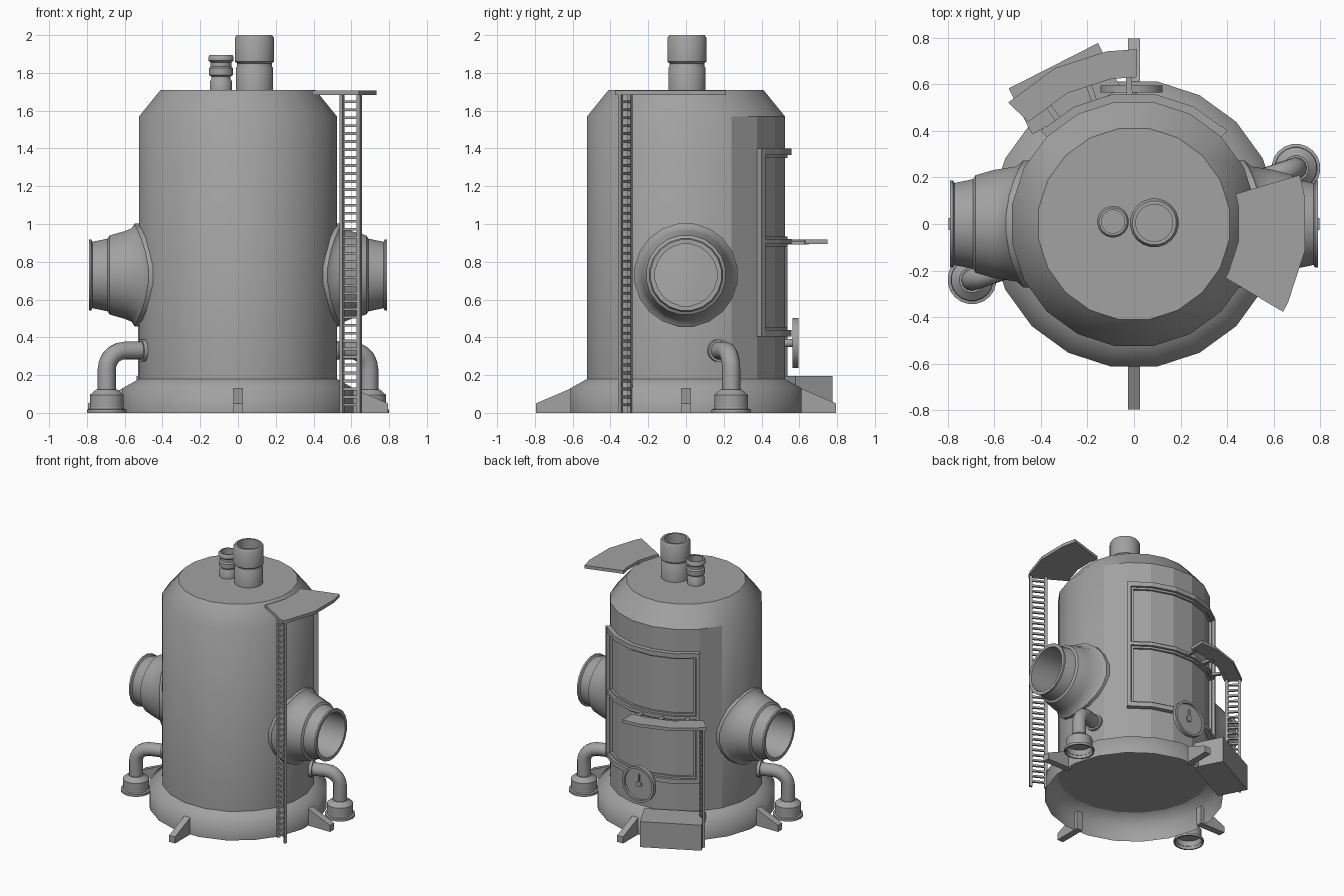
import bpy, bmesh, math
from math import sin, cos, pi, radians
from mathutils import Matrix, Vector

cube = bpy.data.objects.get("Cube")
if cube:
    bpy.data.objects.remove(cube)

steel = bpy.data.materials.new("grey_steel")
steel.use_nodes = True
GREY = (0.36, 0.36, 0.36, 1)
steel.diffuse_color = GREY
steel.node_tree.nodes["Principled BSDF"].inputs["Base Color"].default_value = GREY

SIDES = 20
STEP = 2 * pi / SIDES


def finish(name, bm, matrix=Matrix(), smooth=None):
    """Turn a bmesh into an object; smooth is the sharp-edge angle in degrees."""
    bm.transform(matrix)
    mesh = bpy.data.meshes.new(name)
    bm.to_mesh(mesh)
    bm.free()
    mesh.materials.append(steel)
    if smooth:
        mesh.polygons.foreach_set("use_smooth", [True] * len(mesh.polygons))
        mesh.set_sharp_from_angle(angle=radians(smooth))
    obj = bpy.data.objects.new(name, mesh)
    bpy.context.collection.objects.link(obj)
    return obj


def lathe(profile, sides=SIDES):
    """Spin (radius, height) points about z; radius 0 makes a centre point."""
    bm = bmesh.new()
    rings = []
    for r, z in profile:
        count = sides if r else 1
        rings.append([bm.verts.new((r * cos((i + .5) * 2 * pi / sides),
                                    r * sin((i + .5) * 2 * pi / sides), z))
                      for i in range(count)])
    for a, b in zip(rings, rings[1:]):
        for i in range(sides):
            j = (i + 1) % sides
            if len(a) == 1:
                bm.faces.new((a[0], b[j], b[i]))
            elif len(b) == 1:
                bm.faces.new((a[i], a[j], b[0]))
            else:
                bm.faces.new((a[i], a[j], b[j], b[i]))
    return bm


def add_box(bm, size, centre, turn=0.0):
    """Box in a frame turned about z, centre given as (radial, tangent, z)."""
    m = Matrix.Rotation(turn, 4, 'Z') @ Matrix.Translation(centre) @ Matrix.Diagonal((*size, 1))
    bmesh.ops.create_cube(bm, size=1, matrix=m)


def add_arc(bm, start, end, r0, r1, z0, z1):
    """Curved bar with corners in line with the sides of the body."""
    a0, a1 = radians(start), radians(end)
    corners = [(k + .5) * STEP for k in range(-SIDES, SIDES)]
    angles = [a0] + [a for a in corners if a0 + .02 < a < a1 - .02] + [a1]
    rows = [[bm.verts.new((r * cos(a), r * sin(a), z))
             for r, z in ((r0, z0), (r1, z0), (r1, z1), (r0, z1))] for a in angles]
    for p, q in zip(rows, rows[1:]):
        for i in range(4):
            j = (i + 1) % 4
            bm.faces.new((p[i], q[i], q[j], p[j]))
    bm.faces.new(rows[0])
    bm.faces.new(rows[-1][::-1])
    bmesh.ops.recalc_face_normals(bm, faces=bm.faces)


# Main tank, with plain facets on the back
body = finish("tank_body", lathe([(0, .18), (.53, .18), (.53, 1.57), (.415, 1.71), (0, 1.71)]), smooth=48)
for p in body.data.polygons:
    if p.center.y > .3 and abs(p.normal.z) < .1:
        p.use_smooth = False
finish("base_skirt", lathe([(.62, 0), (.62, .13), (.53, .18)]), smooth=70)

# Four sloping feet
for k in range(4):
    bm = bmesh.new()
    add_box(bm, (.21, .05, .13), (.69, 0, .065))
    for v in bm.verts:
        if v.co.x > .7 and v.co.z > .1:
            v.co.z = .05
        elif v.co.z > .1:
            v.co.z = .14
    finish(f"foot_{k + 1}", bm, Matrix.Rotation(k * pi / 2, 4, 'Z'))

# Roof stacks, hollow at the top
big = [(.1, 1.7), (.1, 1.825), (.093, 1.835), (.093, 1.85), (.105, 1.86),
       (.105, 1.985), (.095, 2), (.08, 2), (.08, 1.8), (0, 1.8)]
small = [(.06, 1.7), (.06, 1.755), (.052, 1.765), (.052, 1.78), (.065, 1.79), (.065, 1.825),
         (.055, 1.835), (.055, 1.855), (.068, 1.865), (.068, 1.885), (.06, 1.895),
         (.05, 1.895), (.05, 1.78), (0, 1.78)]
finish("large_stack", lathe(big), Matrix.Translation((.087, .005, 0)), 40)
finish("small_stack", lathe(small), Matrix.Translation((-.09, .01, 0)), 40)

# Side nozzles, their collars bent to hug the tank
nozzle = [(.165, .5), (.165, .79), (.19, .79), (.19, .777), (.178, .77), (.195, .69), (.212, .68),
          (.235, .6), (.25, .565), (.275, .55), (.275, .5)]
for side, turn in (("left", 0), ("right", pi)):
    bm = lathe(nozzle)
    bm.transform(Matrix.Rotation(pi / 2, 4, 'Y'))
    for v in bm.verts:
        if Vector((v.co.y, v.co.z)).length > .24:
            v.co.x -= .53 - math.sqrt(.53 ** 2 - v.co.y ** 2)
    finish(f"{side}_nozzle", bm, Matrix.Rotation(turn, 4, 'Z') @ Matrix.Translation((0, 0, .73)), 40)

# Drain pipes with flared heads
head = [(0, .06), (.085, .06), (.095, 0), (.105, 0), (.105, .018), (.09, .022), (.09, .095),
        (.055, .125), (.04, .125)]
REACH = .735
for side, turn in (("left", radians(19)), ("right", radians(199))):
    spin = Matrix.Rotation(turn, 4, 'Z')
    finish(f"{side}_drain_head", lathe(head), spin @ Matrix.Translation((REACH, 0, 0)), 40)
    collar = lathe([(0, 0), (.06, 0), (.06, .03), (.04, .03)])
    finish(f"{side}_drain_collar", collar,
           spin @ Matrix.Translation((.515, 0, .33)) @ Matrix.Rotation(pi / 2, 4, 'Y'), 40)
    bend = [(REACH - .1 + .1 * cos(a), .23 + .1 * sin(a)) for a in (i * pi / 10 for i in range(6))]
    path = [(REACH, .1)] + bend + [(.5, .33)]
    curve = bpy.data.curves.new(f"{side}_drain_pipe", 'CURVE')
    curve.dimensions = '3D'
    curve.bevel_depth, curve.bevel_resolution = .048, 4
    spline = curve.splines.new('POLY')
    spline.points.add(len(path) - 1)
    for point, (x, z) in zip(spline.points, path):
        point.co = (*(spin @ Vector((x, 0, z))), 1)
    spline.use_smooth = True
    curve.materials.append(steel)
    bpy.context.collection.objects.link(bpy.data.objects.new(curve.name, curve))

# Curved frame on the back with two panes
bm = bmesh.new()
for z0, z1 in ((.405, .44), (.895, .92), (1.365, 1.4)):
    add_arc(bm, 45, 135, .52, .565, z0, z1)
for a in (45, 132):
    add_arc(bm, a, a + 3, .52, .565, .405, 1.4)
finish("back_frame", bm)
bm = bmesh.new()
for low, high in ((.44, .895), (.92, 1.365)):
    for z in (low, high - .015):
        add_arc(bm, 48, 132, .52, .545, z, z + .015)
    for a in (48, 130.5):
        add_arc(bm, a, a + 1.5, .52, .545, low, high)
finish("pane_trim", bm)

# Round dial on the back
dial = Matrix.Translation((-.01, .565, .37)) @ Matrix.Rotation(-pi / 2, 4, 'X')
finish("dial", lathe([(0, 0), (.135, 0), (.135, .03), (.118, .03), (.118, .012), (0, .012)]), dial, 40)
finish("dial_hub", lathe([(.022, -.06), (.022, .025), (0, .025)], 12), dial, 40)
bm = bmesh.new()
add_box(bm, (.012, .075, .01), (0, -.035, .018))
finish("dial_needle", bm, dial)


# Platforms with ladders hung from one end
def ladder(name, angle, r0, r1, height):
    bm = bmesh.new()
    turn = radians(angle)
    for r in (r0 + .01, r1 - .01):
        add_box(bm, (.02, .02, height), (r, 0, height / 2), turn)
    count = round(height / .042)
    for i in range(1, count):
        add_box(bm, (r1 - r0 - .02, .014, .014), ((r0 + r1) / 2, 0, i * height / count), turn)
    finish(name, bm)


def platform(name, start, end, r0, r1, z0, z1):
    bm = bmesh.new()
    add_arc(bm, start, end, r0, r1, z0, z1)
    finish(name, bm)


platform("upper_platform", -30.5, 16.5, .455, .742, 1.682, 1.706)
ladder("tall_ladder", -28.4, .615, .74, 1.69)
platform("back_platform", 89, 136, .63, .75, .895, .918)
ladder("short_ladder", 134.5, .635, .745, .9)
bm = bmesh.new()
for a in (92, 108, 126):
    add_box(bm, (.13, .025, .018), (.585, 0, .9), radians(a))
finish("platform_brackets", bm)

# Step box at the foot of the back
bm = bmesh.new()
add_box(bm, (.22, .43, .195), (.652, 0, .0975), radians(117))
finish("step_box", bm)
